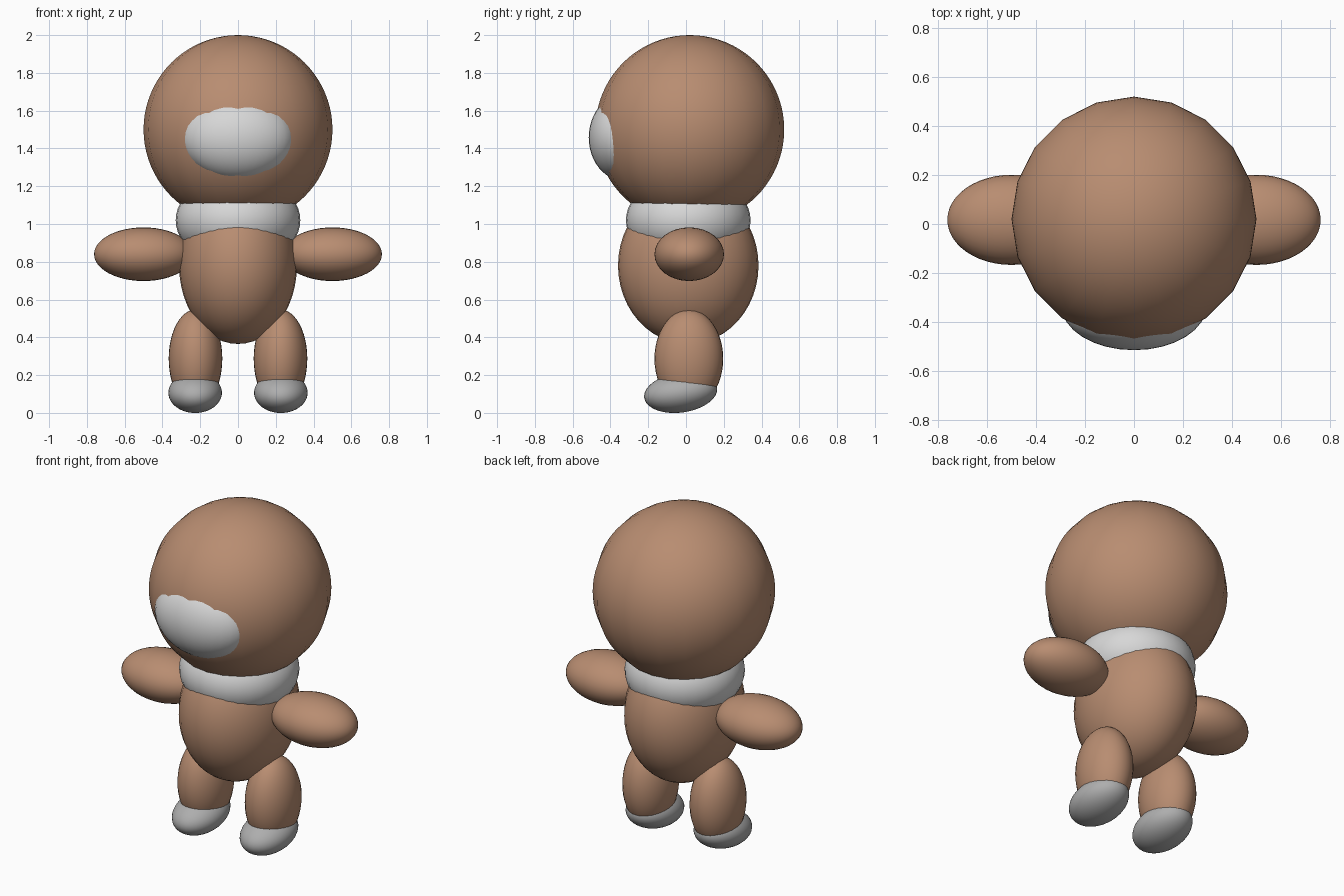
import bpy
import math

if "Cube" in bpy.data.objects:
    bpy.data.objects.remove(bpy.data.objects["Cube"], do_unlink=True)


def make_material(name, colour):
    mat = bpy.data.materials.new(name)
    mat.use_nodes = True
    mat.diffuse_color = (*colour, 1)
    mat.node_tree.nodes["Principled BSDF"].inputs["Base Color"].default_value = (*colour, 1)
    return mat


brown = make_material("warm brown", (0.48, 0.265, 0.165))
light_grey = make_material("light grey", (0.68, 0.68, 0.68))
mid_grey = make_material("mid grey", (0.42, 0.42, 0.42))


def ellipsoid(name, mat, centre, radii, segments=32, rings=24, tilt=0, sideways=False):
    """Smooth stretched ball; sideways turns its poles along x."""
    bpy.ops.mesh.primitive_uv_sphere_add(segments=segments, ring_count=rings, radius=1)
    obj = bpy.context.object
    obj.name = name
    if sideways:
        obj.rotation_euler.y = math.pi / 2
        bpy.ops.object.transform_apply(location=False, rotation=True, scale=False)
    obj.scale = radii
    bpy.ops.object.transform_apply(location=False, rotation=False, scale=True)
    obj.location = centre
    obj.rotation_euler.x = math.radians(tilt)
    obj.data.materials.append(mat)
    bpy.ops.object.shade_smooth()


# Head, muzzle, collar and body
ellipsoid("head", brown, (0, 0.02, 1.5), (0.5, 0.5, 0.5), segments=20, rings=40)
ellipsoid("muzzle", light_grey, (0, -0.33, 1.458), (0.298, 0.185, 0.228))
ellipsoid("collar", light_grey, (0, 0.012, 1.02), (0.33, 0.33, 0.24))
ellipsoid("body", brown, (0, 0.012, 0.78), (0.312, 0.372, 0.415))

# Paired limbs
for side, s in (("left", 1), ("right", -1)):
    ellipsoid(side + "_arm", brown, (s * 0.5, 0.017, 0.84), (0.262, 0.184, 0.142), sideways=True)
    ellipsoid(side + "_leg", brown, (s * 0.225, 0.015, 0.287), (0.142, 0.182, 0.26))
    ellipsoid(side + "_foot", mid_grey, (s * 0.227, -0.028, 0.107), (0.142, 0.195, 0.105), tilt=8)
